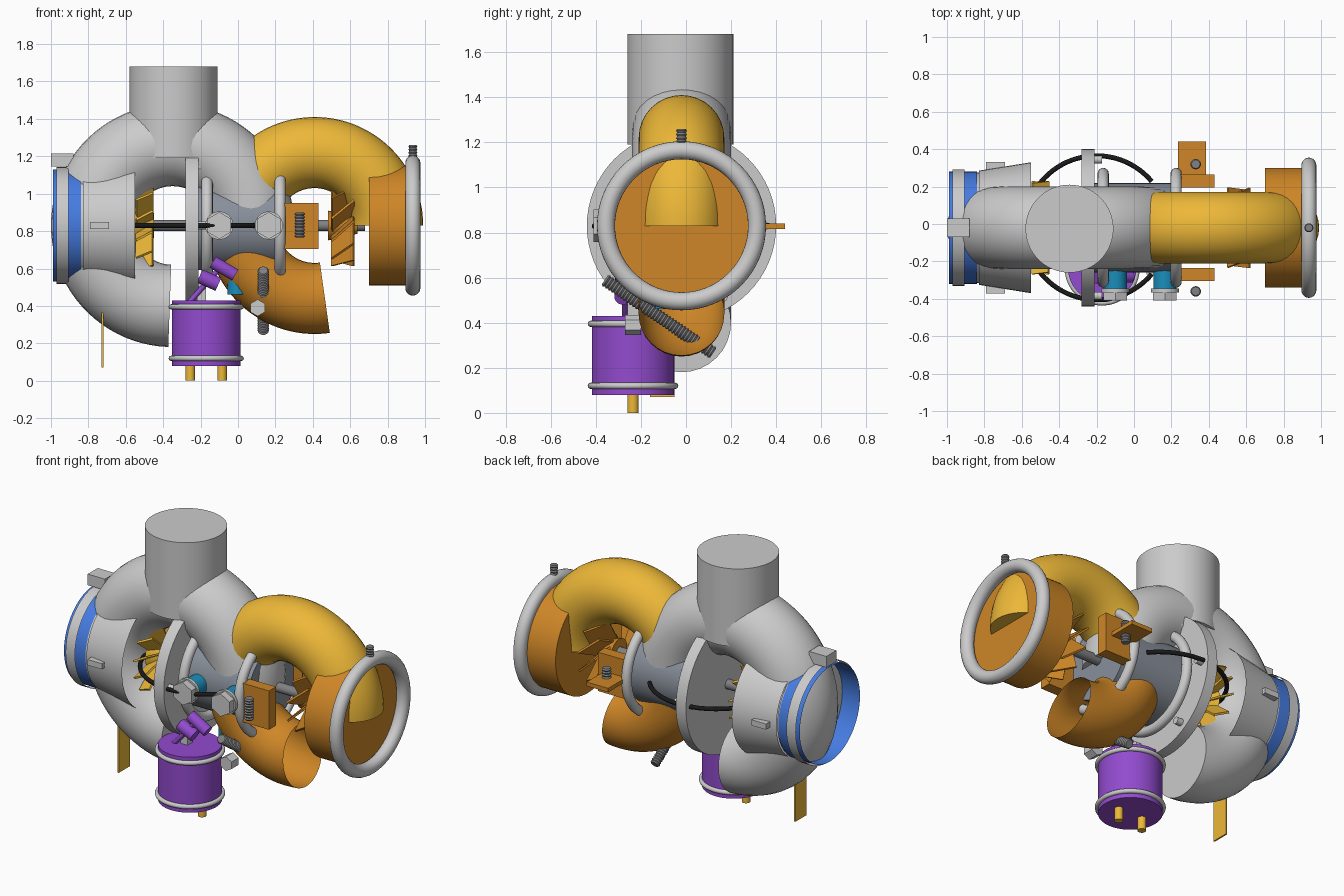
import bpy, bmesh, math
from mathutils import Vector, Matrix

if "Cube" in bpy.data.objects:
    bpy.data.objects.remove(bpy.data.objects["Cube"])

Y, Z = -0.02, 0.83   # main shaft axis runs along x at this y, z


def mat(name, c):
    m = bpy.data.materials.new(name)
    m.diffuse_color = (*c, 1)
    m.use_nodes = True
    m.node_tree.nodes["Principled BSDF"].inputs["Base Color"].default_value = m.diffuse_color
    return m


GOLD = mat("gold", (0.85, 0.48, 0.04))
ORANGE = mat("orange", (0.62, 0.24, 0.02))
BLUE = mat("blue", (0.06, 0.2, 0.75))
PURPLE = mat("purple", (0.29, 0.07, 0.62))
TEAL = mat("teal", (0.01, 0.27, 0.5))
BLACK = mat("black", (0.01, 0.01, 0.01))
SLATE = mat("slate", (0.25, 0.28, 0.33))
STEEL = mat("steel", (0.22, 0.22, 0.23))


def finish(name, bm, m=None):
    bmesh.ops.recalc_face_normals(bm, faces=bm.faces[:])
    me = bpy.data.meshes.new(name)
    bm.to_mesh(me)
    bm.free()
    o = bpy.data.objects.new(name, me)
    bpy.context.collection.objects.link(o)
    if m:
        me.materials.append(m)
    bpy.context.view_layer.objects.active = o
    bpy.ops.object.select_all(action='DESELECT')
    o.select_set(True)
    bpy.ops.object.shade_smooth_by_angle(angle=math.radians(35))
    return o


def cyl(name, a, b, r, m=None, r2=None, n=48, caps=True):
    """Cylinder or cone from point a to point b."""
    a, b = Vector(a), Vector(b)
    d = b - a
    bm = bmesh.new()
    mx = Matrix.Translation((a + b) / 2) @ d.to_track_quat('Z', 'Y').to_matrix().to_4x4()
    bmesh.ops.create_cone(bm, cap_ends=caps, segments=n, radius1=r,
                          radius2=r if r2 is None else r2, depth=d.length, matrix=mx)
    return finish(name, bm, m)


def box(name, lo, hi, m=None):
    lo, hi = Vector(lo), Vector(hi)
    bm = bmesh.new()
    bmesh.ops.create_cube(bm, size=1, matrix=Matrix.Translation((lo + hi) / 2) @ Matrix.Diagonal((*(hi - lo), 1)))
    return finish(name, bm, m)


def arc(name, c, R, r, axis, m=None, a0=0, a1=360, n=64, k=32, caps=False):
    """Torus arc about x, y or z; angles in degrees."""
    bm = bmesh.new()
    full = abs(a1 - a0) >= 360
    rings = []
    for i in range(n if full else n + 1):
        t = math.radians(a0 + (a1 - a0) * i / n)
        ring = []
        for j in range(k):
            p = 2 * math.pi * j / k
            q, h = R + r * math.cos(p), r * math.sin(p)
            u, v = q * math.cos(t), q * math.sin(t)
            co = {'x': (h, u, v), 'y': (u, h, v), 'z': (u, v, h)}[axis]
            ring.append(bm.verts.new(Vector(c) + Vector(co)))
        rings.append(ring)
    for i in range(n):
        A, B = rings[i], rings[(i + 1) % len(rings)]
        for j in range(k):
            bm.faces.new((A[j], A[(j + 1) % k], B[(j + 1) % k], B[j]))
    if caps and not full:
        bm.faces.new(rings[0])
        bm.faces.new(rings[-1])
    return finish(name, bm, m)


def xcyl(name, x0, x1, r, m=None, **kw):
    return cyl(name, (x0, Y, Z), (x1, Y, Z), r, m, **kw)


def threaded(name, a, b, r, m=None):
    """Threaded rod: a lathed saw-tooth stack."""
    a, b = Vector(a), Vector(b)
    d = b - a
    n = max(4, int(d.length / 0.016))
    bm = bmesh.new()
    prof = [bm.verts.new((0, 0, 0))]
    for i in range(2 * n + 1):
        prof.append(bm.verts.new((r if i % 2 else r * 0.8, 0, d.length * i / (2 * n))))
    prof.append(bm.verts.new((0, 0, d.length)))
    es = [bm.edges.new(p) for p in zip(prof, prof[1:])]
    bmesh.ops.spin(bm, geom=prof + es, cent=(0, 0, 0), axis=(0, 0, 1), angle=2 * math.pi, steps=20)
    bmesh.ops.remove_doubles(bm, verts=bm.verts[:], dist=1e-5)
    bm.transform(Matrix.Translation(a) @ d.to_track_quat('Z', 'Y').to_matrix().to_4x4())
    return finish(name, bm, m)


def wheel(name, x, r, width, hub, blades, pitch, m):
    """Bladed wheel on the shaft axis."""
    xcyl(name + "_hub", x - width / 2, x + width / 2, hub, m, r2=hub * 0.55)
    bm = bmesh.new()
    for i in range(blades):
        mx = (Matrix.Translation((x, Y, Z)) @ Matrix.Rotation(2 * math.pi * i / blades, 4, 'X')
              @ Matrix.Translation((0, 0, r / 2)) @ Matrix.Rotation(math.radians(pitch), 4, 'Z')
              @ Matrix.Diagonal((width, 0.012, r, 1)))
        bmesh.ops.create_cube(bm, size=1, matrix=mx)
    finish(name + "_blades", bm, m)


# grey scroll and its vertical stack
arc("grey_scroll", (-0.35, Y, Z), 0.43, 0.22, 'y', None, 0, 268, caps=True)
cyl("vertical_pipe", (-0.345, -0.025, 1.19), (-0.345, -0.025, 1.68), 0.235, n=64)

# left inlet: cone, blue coupling, clamp, lugs
xcyl("inlet_cone", -0.83, -0.55, 0.305, None, r2=0.35, caps=False)
xcyl("inlet_cone_plate", -0.87, -0.83, 0.295)
xcyl("blue_coupling", -0.99, -0.84, 0.3, BLUE, caps=False)
xcyl("inlet_clamp", -0.97, -0.905, 0.312, caps=False)
box("clamp_bolt_block", (-1.0, -0.07, 1.145), (-0.88, 0.03, 1.215))
for s in (-1, 1):
    y = Y + s * 0.33
    box("inlet_lug", (-0.79, y - 0.022, 0.812), (-0.69, y + 0.022, 0.848))
box("bracket_strip", (-0.73, -0.16, 0.07), (-0.72, -0.05, 0.45), GOLD)

# backplate disc with bolts, bearing body, rings, shaft
xcyl("backplate", -0.28, -0.21, 0.42, n=64)
for i in range(6):
    a = math.radians(60 * i)
    y, z = Y + 0.365 * math.cos(a), Z + 0.365 * math.sin(a)
    cyl("backplate_bolt", (-0.22, y, z), (-0.17, y, z), 0.022, n=16)
xcyl("bearing_body", -0.21, 0.25, 0.238, SLATE)
for x in (-0.165, 0.225):
    arc("body_ring", (x, Y, Z), 0.29, 0.03, 'x', k=16)
xcyl("shaft", -0.6, 0.68, 0.03, STEEL)
arc("black_hose", (-0.2, Y, Z), 0.385, 0.013, 'z', BLACK, 40, 320, k=12, caps=True)

# fittings on the front of the body
for x in (-0.1, 0.165):
    cyl("fitting_sleeve", (x, -0.22, Z), (x, -0.36, Z), 0.062, TEAL)
    cyl("fitting_washer", (x, -0.345, Z), (x, -0.365, Z), 0.075)
    cyl("fitting_hex", (x, -0.36, Z), (x, -0.41, Z), 0.072, n=6)
cyl("drain_fitting", (0.0, -0.1, 0.46), (0.0, -0.1, 0.65), 0.055, TEAL)

# wheels
wheel("left_wheel", -0.5, 0.25, 0.1, 0.12, 14, 28, GOLD)
wheel("right_wheel", 0.56, 0.21, 0.16, 0.08, 11, 42, ORANGE)

# orange scroll, upper and lower halves, and right outlet
arc("upper_elbow", (0.41, Y, Z), 0.39, 0.19, 'y', GOLD, 0, 180, caps=True)
arc("lower_elbow", (0.41, Y, Z), 0.39, 0.19, 'y', ORANGE, 180, 278)
xcyl("outlet_drum", 0.7, 0.9, 0.32, ORANGE, n=64)
arc("outlet_ring", (0.935, Y, Z), 0.335, 0.04, 'x', k=20)
threaded("outlet_ring_screw", (0.935, Y, 1.13), (0.935, Y, 1.26), 0.024, STEEL)

# side flanges with bolts
for s in (-1, 1):
    y0, y1 = sorted((Y + s * 0.215, Y + s * 0.285))
    box("side_flange", (0.245, y0, 0.705), (0.43, y1, 0.95), ORANGE)
    threaded("flange_bolt", (0.33, Y + s * 0.34, 0.765), (0.33, Y + s * 0.34, 0.9), 0.028, STEEL)
box("rear_shelf", (0.235, 0.25, 0.815), (0.385, 0.44, 0.84), ORANGE)

# slanted stud and nut under the body
threaded("slanted_stud", (0.135, -0.36, 0.59), (0.135, 0.12, 0.265), 0.03, STEEL)
cyl("stud_nut", (0.105, -0.27, 0.39), (0.105, -0.2, 0.39), 0.045, n=6)

# purple canister with bands, feet and linkage
PX, PY = -0.17, -0.235
cyl("canister", (PX, PY, 0.08), (PX, PY, 0.43), 0.183, PURPLE, n=64)
for z in (0.12, 0.395):
    arc("canister_band", (PX, PY, z), 0.187, 0.014, 'z', k=12)
for x in (-0.255, -0.085):
    cyl("canister_foot", (x, PY, 0.0), (x, PY, 0.085), 0.025, GOLD, n=24)
box("link_base", (-0.22, -0.26, 0.42), (-0.17, -0.21, 0.5))
cyl("link_rod", (-0.26, -0.27, 0.42), (-0.1, -0.27, 0.6), 0.014, PURPLE, n=16)
cyl("link_barrel_low", (-0.205, -0.28, 0.56), (-0.105, -0.28, 0.515), 0.038, PURPLE, n=24)
cyl("link_barrel_high", (-0.135, -0.28, 0.635), (-0.015, -0.28, 0.565), 0.034, PURPLE, n=24)
